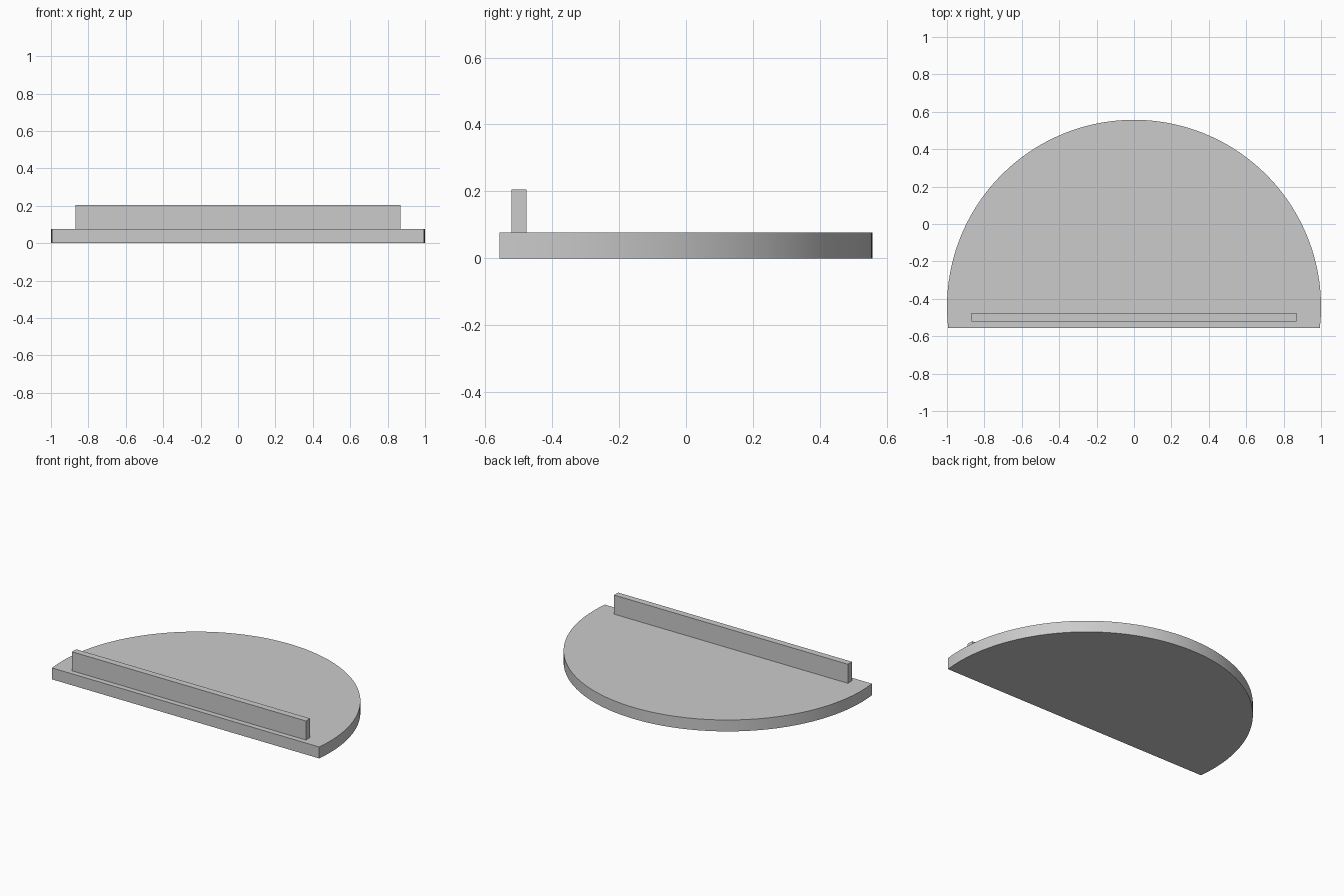
import bpy, bmesh, math

cube = bpy.data.objects.get("Cube")
if cube:
    bpy.data.objects.remove(cube, do_unlink=True)

grey = bpy.data.materials.new("light_grey")
grey.use_nodes = True
colour = (0.6, 0.6, 0.6, 1)
grey.diffuse_color = colour
grey.node_tree.nodes["Principled BSDF"].inputs["Base Color"].default_value = colour


def extrude_outline(name, points, bottom, top):
    """Make a solid by raising a flat outline from bottom to top."""
    bm = bmesh.new()
    face = bm.faces.new([bm.verts.new((x, y, bottom)) for x, y in points])
    raised = bmesh.ops.extrude_face_region(bm, geom=[face])["geom"]
    verts = [v for v in raised if isinstance(v, bmesh.types.BMVert)]
    bmesh.ops.translate(bm, verts=verts, vec=(0, 0, top - bottom))
    bmesh.ops.recalc_face_normals(bm, faces=bm.faces)
    mesh = bpy.data.meshes.new(name)
    bm.to_mesh(mesh)
    bm.free()
    mesh.materials.append(grey)
    obj = bpy.data.objects.new(name, mesh)
    bpy.context.collection.objects.link(obj)
    return obj


# Base: a disc cut straight a little in front of its centre
BACK, FRONT, THICKNESS = 0.557, -0.557, 0.077
centre_y = BACK - 1
start = math.asin(FRONT - centre_y)
steps = 96
arc = [start + (math.pi - 2 * start) * i / steps for i in range(steps + 1)]
base = extrude_outline("base_plate",
                       [(math.cos(a), centre_y + math.sin(a)) for a in arc],
                       0, THICKNESS)
bpy.ops.object.select_all(action="DESELECT")
base.select_set(True)
bpy.context.view_layer.objects.active = base
bpy.ops.object.shade_smooth_by_angle(angle=math.radians(30))

# Upright rail along the straight edge
w, near, far = 0.87, -0.521, -0.477
extrude_outline("front_rail", [(-w, near), (w, near), (w, far), (-w, far)],
                THICKNESS, 0.205)
